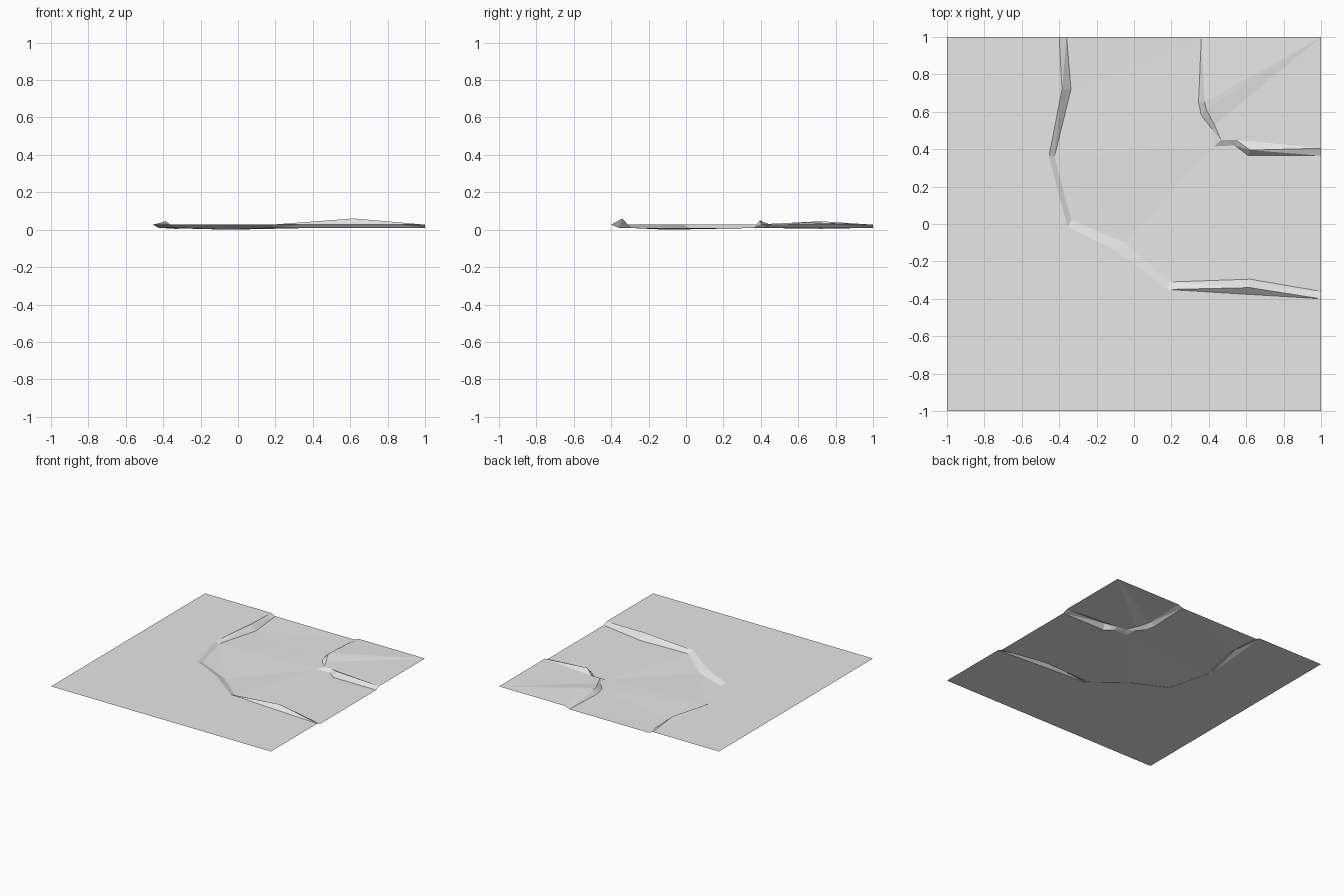
import bpy
import bmesh

cube = bpy.data.objects.get("Cube")
if cube:
    bpy.data.objects.remove(cube, do_unlink=True)

GROUND, BED = 0.027, 0.01

# One plain grey for the whole tile
grey = bpy.data.materials.new("plain_grey")
grey.use_nodes = True
colour = (0.8, 0.8, 0.8, 1)
grey.diffuse_color = colour
grey.node_tree.nodes["Principled BSDF"].inputs["Base Color"].default_value = colour


def at_height(points, height):
    """Give flat points the default height; keep explicit heights."""
    return [p if len(p) == 3 else (*p, height) for p in points]


def sheet(name, polygons):
    """Single-sided sheet of polygons, triangulated and facing up."""
    bm = bmesh.new()
    for polygon in polygons:
        bm.faces.new([bm.verts.new(p) for p in polygon])
    bmesh.ops.remove_doubles(bm, verts=bm.verts, dist=0.0005)
    bmesh.ops.triangulate(bm, faces=bm.faces[:])
    bm.normal_update()
    for face in bm.faces:
        if face.normal.z < 0:
            face.normal_flip()
    mesh = bpy.data.meshes.new(name)
    bm.to_mesh(mesh)
    bm.free()
    mesh.materials.append(grey)
    obj = bpy.data.objects.new(name, mesh)
    bpy.context.collection.objects.link(obj)
    return obj


def strip(upper, lower):
    """Quads joining two lines of equal length."""
    return [(upper[i], upper[i + 1], lower[i + 1], lower[i])
            for i in range(len(upper) - 1)]


# Outer bank: crest and foot, from the back edge round to the left edge
outer_crest = at_height([(-.40, 1), (-.385, .72, .045), (-.455, .36), (-.355, -.015),
                         (-.10, -.14), (.18, -.35), (.62, -.34, .06), (1, -.40)], GROUND)
outer_foot = at_height([(-.36, 1), (-.337, .72, .005), (-.425, .36), (-.335, .02),
                        (-.05, -.10, 0), (.19, -.31), (.62, -.295), (1, -.36)], BED)

# Inner bank: crest and foot around the corner plateau
inner_crest = at_height([(.40, 1), (.378, .65, .04), (.385, .615, .038), (.43, .53),
                         (.465, .45), (.545, .45), (.62, .395, .05), (1, .405)], GROUND)
inner_foot = at_height([(.36, 1), (.345, .65), (.36, .58), (.415, .51),
                        (.43, .415), (.54, .42), (.61, .365), (1, .365)], BED)

# Outer land: flat field plus two raised lips on the crest
corners = at_height([(1, -1), (-1, -1), (-1, 1)], GROUND)
lips = (1, 6)
field = [p for i, p in enumerate(outer_crest) if i not in lips] + corners
sheet("outer_land", [field] + [outer_crest[i - 1:i + 2] for i in lips])

# Corner plateau: slopes fanning to the far corner, a lip and a flat rest
far_corner = (1, 1, GROUND)
fan = [(inner_crest[i], inner_crest[i + 1], far_corner) for i in range(3)]
rest = inner_crest[3:6] + [inner_crest[7], far_corner]
sheet("corner_plateau", fan + [inner_crest[5:8], rest])

# Banks and channel bed
sheet("outer_bank", strip(outer_crest, outer_foot))
sheet("inner_bank", strip(inner_crest, inner_foot))
sheet("channel_bed", [outer_foot + inner_foot[::-1]])
